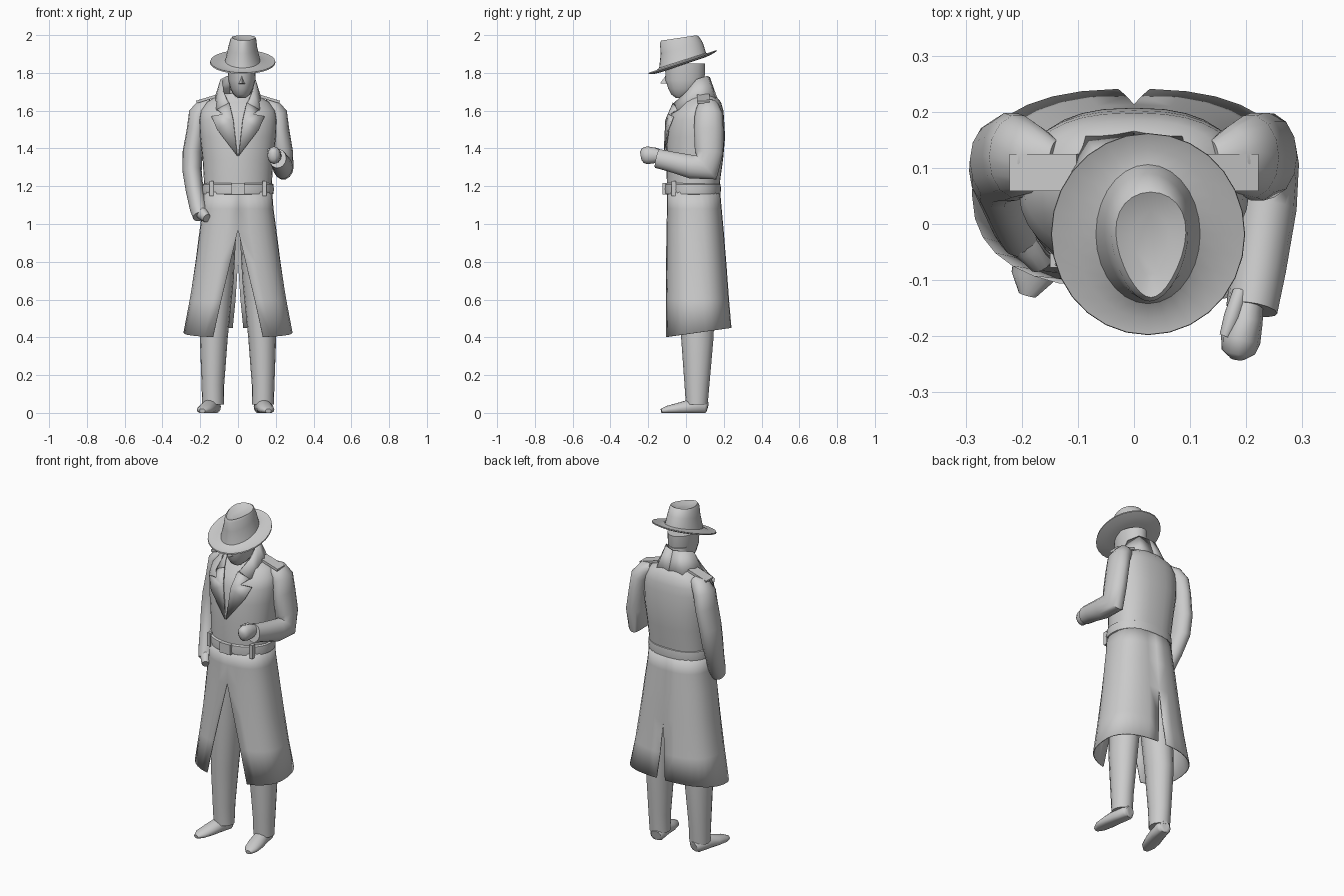
import bpy, math
from math import sin, cos, pi, asin, radians
from mathutils import Vector, Matrix


def make(name, verts, faces, angle=40, mirror=False, thick=0):
    me = bpy.data.meshes.new(name)
    me.from_pydata([tuple(v) for v in verts], [], faces)
    me.validate()
    ob = bpy.data.objects.new(name, me)
    bpy.context.collection.objects.link(ob)
    me.shade_smooth()
    me.set_sharp_from_angle(angle=radians(angle))
    if thick:
        m = ob.modifiers.new("thickness", 'SOLIDIFY')
        m.thickness, m.offset = thick, 0
    if mirror:
        ob.modifiers.new("mirror", 'MIRROR').use_clip = False
    return ob


def spow(v, p):
    return math.copysign(abs(v) ** p, v)


def skin(rings, caps=True):
    n = len(rings[0])
    verts = [v for r in rings for v in r]
    faces = [(k * n + i, k * n + (i + 1) % n, (k + 1) * n + (i + 1) % n, (k + 1) * n + i)
             for k in range(len(rings) - 1) for i in range(n)]
    if caps:
        faces += [tuple(reversed(range(n))), tuple(range(len(verts) - n, len(verts)))]
    return verts, faces


def loft(name, rings, n=24, back=1.0, angle=40, mirror=False, caps=True):
    """Stack of ellipses (cx, cy, z, rx, ry, slope, taper); taper narrows the front."""
    out = []
    for r in rings:
        cx, cy, z, rx, ry, slope, taper = (tuple(r) + (0, 0))[:7]
        ring = []
        for i in range(n):
            a = 2 * pi * i / n
            p = back if sin(a) > 0 else 1
            x, y = spow(cos(a), p), ry * spow(sin(a), p)
            ring.append((cx + rx * x * (1 + taper * sin(a)), cy + y, z + slope * y))
        out.append(ring)
    return make(name, *skin(out, caps), angle=angle, mirror=mirror)


def tube(name, stations, n=14, xf=Matrix(), floor=None):
    """Limb along a path: (point, width radius, depth radius)."""
    pts = [Vector(s[0]) for s in stations]
    rings = []
    for k, (_, ra, rb) in enumerate(stations):
        t = (pts[min(k + 1, len(pts) - 1)] - pts[max(k - 1, 0)]).normalized()
        u = Vector((1, 0, 0))
        u = (u - t * u.dot(t)).normalized()
        v = t.cross(u)
        ring = [xf @ (pts[k] + u * ra * cos(2 * pi * i / n) + v * rb * sin(2 * pi * i / n)) for i in range(n)]
        if floor is not None:
            ring = [Vector((q.x, q.y, max(q.z, floor))) for q in ring]
        rings.append(ring)
    return make(name, *skin(rings), angle=50)


def box(name, c, size, rot_y=0, mirror=False):
    m = Matrix.Translation(c) @ Matrix.Rotation(radians(rot_y), 4, 'Y')
    v = [m @ Vector((x * size[0] / 2, y * size[1] / 2, z * size[2] / 2))
         for z in (-1, 1) for x, y in ((-1, -1), (1, -1), (1, 1), (-1, 1))]
    return make(name, *skin([v[:4], v[4:]]), angle=30, mirror=mirror)


# Hat: brim and pinched crown
X, Y = 0.025, -0.018
loft("hat", [(X, Y, 1.842, .085, .115, .335), (X, Y, 1.845, .13, .15, .335),
             (X, Y, 1.854, .173, .18, .335), (X, Y, 1.861, .172, .179, .335),
             (X, Y, 1.856, .13, .15, .335), (X, Y, 1.866, .093, .124, .32),
             (X, -.022, 1.93, .077, .112, .25, .1), (.028, -.035, 1.975, .067, .103, .18, .2),
             (.03, -.037, 1.985, .06, .094, .15, .3), (.03, -.035, 1.972, .03, .06, .15, .3)], n=28)

# Head, nose and neck
loft("head", [(.02, -.03, 1.668, .022, .025), (.02, -.018, 1.685, .042, .06), (.02, -.005, 1.715, .06, .09),
              (.02, -.005, 1.76, .072, .105), (.02, -.005, 1.85, .076, .108)], n=18)
make("nose", [(.02, -.105, 1.79), (.002, -.1, 1.742), (.038, -.1, 1.742), (.02, -.136, 1.745)],
     [(0, 1, 3), (0, 3, 2), (1, 2, 3)])
loft("neck", [(.01, .06, 1.6, .06, .06), (.015, .045, 1.78, .058, .06)], n=16)

# Coat body
loft("coat_body", [(0, .037, 1.16, .178, .136), (0, .04, 1.24, .181, .142), (0, .046, 1.34, .187, .15),
                   (0, .052, 1.46, .2, .155), (0, .055, 1.55, .205, .147), (0, .065, 1.6, .197, .133),
                   (0, .08, 1.645, .165, .105), (0, .08, 1.675, .115, .08), (0, .07, 1.69, .08, .065)],
     n=32, back=.8, angle=50)

# Coat skirt: half panel with front and back vents, mirrored
N = 14
verts, rows = [], [  # z, cy, rx, ry, front gap, back gap
    (1.17, .04, .178, .138, 0, 0), (1.08, .044, .185, .142, 0, 0), (.97, .048, .2, .148, 0, 0),
    (.8, .053, .222, .157, .04, 0), (.6, .058, .253, .167, .088, .013), (.425, .062, .286, .176, .132, .028)]
for z, cy, rx, ry, gf, gb in rows:
    a0, a1 = asin((gf / rx) ** (1 / .8)), pi - asin((gb / rx) ** (1 / .8))
    for i in range(N + 1):
        a = a0 + (a1 - a0) * i / N
        y = -ry * spow(cos(a), .8)
        hem = .14 * y if z < .5 else 0
        verts.append((-rx * abs(sin(a)) ** .8, cy + y, z + hem))
W = N + 1
faces = [(k * W + i, k * W + i + 1, (k + 1) * W + i + 1, (k + 1) * W + i)
         for k in range(len(rows) - 1) for i in range(N)]
make("coat_skirt", verts, faces, angle=50, mirror=True, thick=.006)

# Belt with buckle and loops
loft("belt", [(0, .036, 1.155, .178, .138), (0, .036, 1.16, .188, .147), (0, .036, 1.185, .19, .149),
              (0, .036, 1.21, .188, .147), (0, .036, 1.216, .178, .138)], n=32, back=.85)
box("belt_buckle", (0, -.115, 1.187), (.07, .018, .06))
box("belt_loop", (.14, -.065, 1.187), (.02, .025, .08), mirror=True)

# Turned-up collar
top = [(0, .122, 1.775), (.055, .108, 1.782), (.088, .055, 1.765), (.078, .005, 1.70), (.05, -.06, 1.64)]
low = [(0, .165, 1.655), (.085, .155, 1.655), (.128, .09, 1.64), (.122, .01, 1.62), (.11, -.045, 1.6)]
make("collar", top + low, [(i, i + 1, i + 6, i + 5) for i in range(4)], mirror=True, thick=.01, angle=60)

# Notched lapels
make("lapel", [(.045, -.066, 1.64), (.11, -.045, 1.605), (.08, -.09, 1.58), (.14, -.068, 1.57),
               (.11, -.094, 1.5), (.003, -.114, 1.36), (.025, -.105, 1.55)],
     [(0, 6, 2, 1), (6, 4, 3, 2), (6, 5, 4)], mirror=True, thick=.01)

# Shoulder straps
box("shoulder_strap", (.16, .092, 1.664), (.125, .066, .014), rot_y=17, mirror=True)

# Sleeves: one bent forward, one reaching into a pocket
for s, side, lower in (
        (1, "left", [((.238, .122, 1.38), .053, .077), ((.24, .108, 1.3), .054, .085),
                     ((.237, .03, 1.303), .053, .064), ((.222, -.08, 1.33), .049, .055),
                     ((.21, -.152, 1.347), .046, .052)]),
        (-1, "right", [((-.24, .112, 1.38), .053, .075), ((-.243, .095, 1.28), .051, .07),
                       ((-.23, .055, 1.18), .047, .06), ((-.21, .005, 1.08), .045, .052),
                       ((-.2, -.02, 1.04), .04, .045)])):
    tube(side + "_sleeve", [((s * .14, .11, 1.635), .03, .04), ((s * .175, .115, 1.62), .05, .06),
                            ((s * .207, .12, 1.58), .055, .075), ((s * .22, .12, 1.5), .051, .08)] + lower)

# Hands
tube("left_hand", [((.205, -.14, 1.36), .026, .032), ((.2, -.17, 1.363), .03, .042),
                   ((.19, -.205, 1.364), .036, .047), ((.186, -.228, 1.362), .03, .04),
                   ((.185, -.239, 1.36), .014, .022)], n=12)
tube("left_thumb", [((.19, -.12, 1.375), .014, .014), ((.175, -.165, 1.39), .015, .015),
                    ((.162, -.2, 1.39), .01, .01)], n=8)
tube("right_hand", [((-.205, .0, 1.07), .03, .032), ((-.185, -.04, 1.05), .03, .034),
                    ((-.165, -.07, 1.03), .022, .024)], n=12)

# Trouser legs
loft("trouser_leg", [(.132, .057, .045, .058, .058), (.133, .058, .15, .06, .066), (.128, .06, .4, .074, .086),
                     (.108, .057, .7, .085, .098), (.09, .05, 1.1, .088, .1)], n=16, mirror=True)

# Shoes, toes turned out
for side, x, turn in (("left", .13, 9), ("right", -.14, -15)):
    m = Matrix.Translation((x, .06, 0)) @ Matrix.Rotation(radians(turn), 4, 'Z')
    tube(side + "_shoe", [((0, .05, .028), .03, .032), ((0, .035, .032), .042, .042), ((0, -.04, .03), .042, .042),
                          ((0, -.1, .022), .045, .032), ((0, -.16, .016), .038, .022),
                          ((0, -.193, .01), .016, .012)], xf=m, floor=0)
